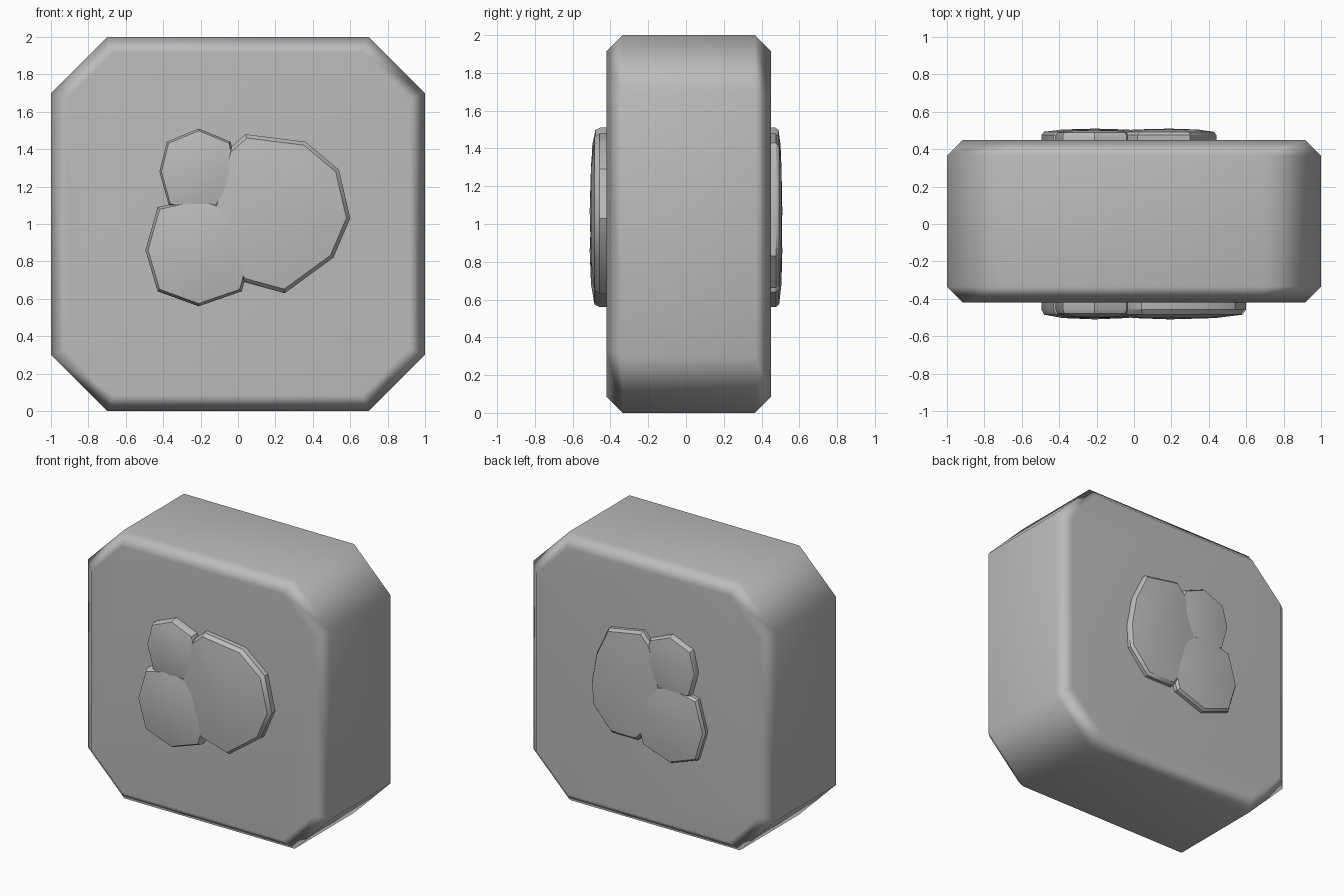
import bpy
import bmesh
from mathutils import Vector

cube = bpy.data.objects.get("Cube")
if cube:
    bpy.data.objects.remove(cube, do_unlink=True)

FRONT, BACK = -0.42, 0.45

grey = bpy.data.materials.new("plain grey")
grey.use_nodes = True
grey.diffuse_color = (0.5, 0.5, 0.5, 1)
grey.node_tree.nodes["Principled BSDF"].inputs["Base Color"].default_value = (0.5, 0.5, 0.5, 1)


def finish(bm, name):
    bmesh.ops.recalc_face_normals(bm, faces=bm.faces[:])
    mesh = bpy.data.meshes.new(name)
    bm.to_mesh(mesh)
    bm.free()
    mesh.materials.append(grey)
    obj = bpy.data.objects.new(name, mesh)
    bpy.context.collection.objects.link(obj)
    bpy.ops.object.select_all(action="DESELECT")
    obj.select_set(True)
    bpy.context.view_layer.objects.active = obj
    return obj


def make_block():
    """Eight-sided slab with chamfered rims."""
    outline = [(1, .3), (1, 1.7), (.7, 2), (-.7, 2), (-1, 1.7), (-1, .3), (-.7, 0), (.7, 0)]
    bm = bmesh.new()
    face = bm.faces.new([bm.verts.new((x, FRONT, z)) for x, z in outline])
    out = bmesh.ops.extrude_face_region(bm, geom=[face], use_keep_orig=True)
    moved = [g for g in out["geom"] if isinstance(g, bmesh.types.BMVert)]
    bmesh.ops.translate(bm, verts=moved, vec=(0, BACK - FRONT, 0))
    bmesh.ops.recalc_face_normals(bm, faces=bm.faces[:])
    rims = [e for e in bm.edges if abs(e.verts[0].co.y - e.verts[1].co.y) < 0.01]
    bmesh.ops.bevel(bm, geom=rims, offset=0.085, segments=1, affect="EDGES")
    block = finish(bm, "block")
    bpy.ops.object.shade_smooth()
    block.modifiers.new("soft shading", "WEIGHTED_NORMAL")


def make_lobe(name, outline, center, base, side, rise):
    """Shallow faceted dome: rings of the outline shrinking toward the centre."""
    bm = bmesh.new()
    mid = Vector(center)
    rings = []
    for scale, height in ((1, -0.3), (1, 0.42), (0.95, 0.72), (0.6, 0.92)):
        ring = []
        for point in outline:
            p = mid + (Vector(point) - mid) * scale
            ring.append(bm.verts.new((p.x, base + side * rise * height, p.y)))
        rings.append(ring)
    count = len(outline)
    for low, high in zip(rings, rings[1:]):
        for i in range(count):
            j = (i + 1) % count
            bm.faces.new((low[i], low[j], high[j], high[i]))
    bm.faces.new(rings[0])
    tip = bm.verts.new((mid.x, base + side * rise, mid.y))
    for i in range(count):
        bm.faces.new((rings[-1][i], rings[-1][(i + 1) % count], tip))
    finish(bm, name)
    bpy.ops.object.shade_smooth_by_angle(angle=0.6)


# Outlines of the raised lobes, as (x, z)
small = [(-.21, 1.51), (-.38, 1.44), (-.42, 1.28), (-.37, 1.10), (-.21, 1.05), (-.05, 1.12), (0, 1.28), (-.04, 1.44)]
lower = [(-.21, 1.14), (-.43, 1.09), (-.495, .86), (-.43, .64), (-.21, .56), (.02, .64), (.08, .86), (.01, 1.07)]
hidden_edge = [(-.07, .82), (-.13, 1.1), (-.05, 1.40)]
front_large = [(.04, 1.48), (.36, 1.44), (.54, 1.29), (.60, 1.03), (.51, .82), (.25, .63), (.03, .69)] + hidden_edge
back_large = [(.02, 1.48), (.30, 1.43), (.40, 1.22), (.44, 1.0), (.43, .83), (.28, .66), (.06, .66)] + hidden_edge

make_block()
for label, base, side, rise, large in (("front", FRONT, -1, 0.09, front_large),
                                       ("back", BACK, 1, 0.06, back_large)):
    make_lobe(label + "_small_lobe", small, (-.21, 1.28), base, side, rise * 0.92)
    make_lobe(label + "_lower_lobe", lower, (-.21, .86), base, side, rise)
    make_lobe(label + "_large_lobe", large, (.19, 1.07), base, side, rise)
